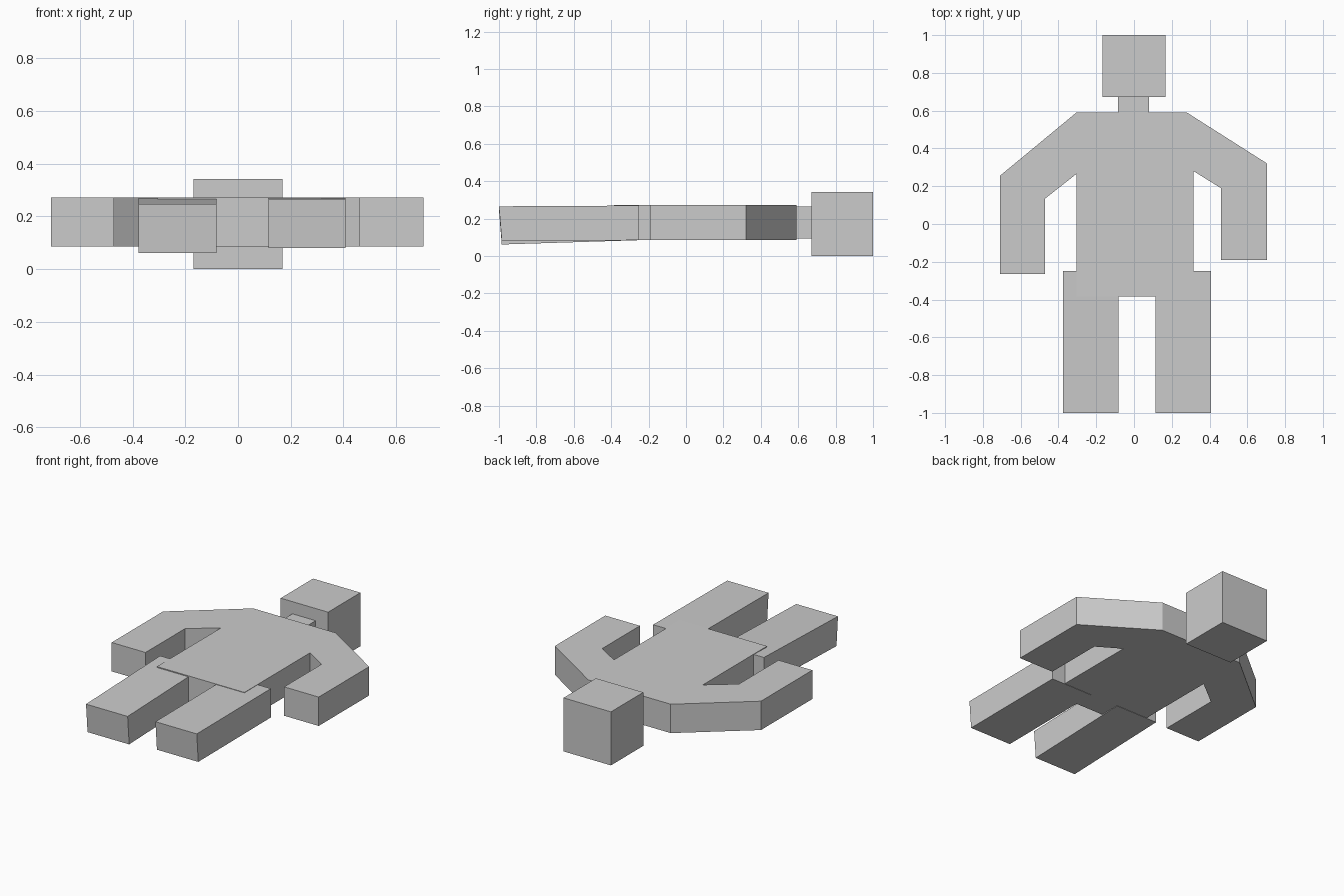
import bpy
import bmesh
from mathutils import Vector

if "Cube" in bpy.data.objects:
    bpy.data.objects.remove(bpy.data.objects["Cube"], do_unlink=True)

# Single plain grey material
GREY = (0.6, 0.6, 0.6, 1.0)
grey = bpy.data.materials.new("plain grey")
grey.use_nodes = True
grey.diffuse_color = GREY
grey.node_tree.nodes["Principled BSDF"].inputs["Base Color"].default_value = GREY


def prism(name, profile, low, high, axis="z"):
    """Extrude a flat profile: (x, y) along z, or (y, z) along x."""
    bm = bmesh.new()
    place = (lambda a, b: (a, b, low)) if axis == "z" else (lambda a, b: (low, a, b))
    face = bm.faces.new([bm.verts.new(place(a, b)) for a, b in profile])
    side = bmesh.ops.extrude_face_region(bm, geom=[face])["geom"]
    step = Vector((0, 0, high - low)) if axis == "z" else Vector((high - low, 0, 0))
    bmesh.ops.translate(bm, vec=step, verts=[v for v in side if isinstance(v, bmesh.types.BMVert)])
    bmesh.ops.recalc_face_normals(bm, faces=bm.faces)
    mesh = bpy.data.meshes.new(name)
    bm.to_mesh(mesh)
    bm.free()
    mesh.materials.append(grey)
    obj = bpy.data.objects.new(name, mesh)
    bpy.context.collection.objects.link(obj)
    return obj


def box(name, x0, x1, y0, y1, z0, z1):
    return prism(name, [(x0, y0), (x1, y0), (x1, y1), (x0, y1)], z0, z1)


BOTTOM, TOP = 0.087, 0.272

# Head and neck
box("head", -0.168, 0.168, 0.672, 1.0, 0.0, 0.343)
box("neck", -0.085, 0.08, 0.58, 0.68, 0.095, 0.265)

# Torso, meeting the arms along its slanted shoulder sides
prism("torso", [(-0.305, 0.59), (0.28, 0.59), (0.315, 0.28), (0.315, -0.385),
                (-0.305, -0.385), (-0.305, 0.265)], BOTTOM, TOP)

# Bent arms
prism("left_arm", [(0.28, 0.59), (0.705, 0.32), (0.705, -0.19), (0.46, -0.19),
                   (0.46, 0.19), (0.315, 0.28)], BOTTOM, TOP)
prism("right_arm", [(-0.305, 0.59), (-0.71, 0.255), (-0.71, -0.265), (-0.47, -0.265),
                    (-0.47, 0.135), (-0.305, 0.265)], BOTTOM, TOP)

# Legs, sloping slightly down towards the feet
for name, x0, x1, drop in (("left_leg", 0.115, 0.408, 0.006), ("right_leg", -0.377, -0.082, 0.025)):
    prism(name, [(-0.25, BOTTOM - 0.002), (-0.25, TOP - 0.002),
                 (-1.0, TOP - drop), (-0.985, BOTTOM - drop)], x0, x1, axis="x")
